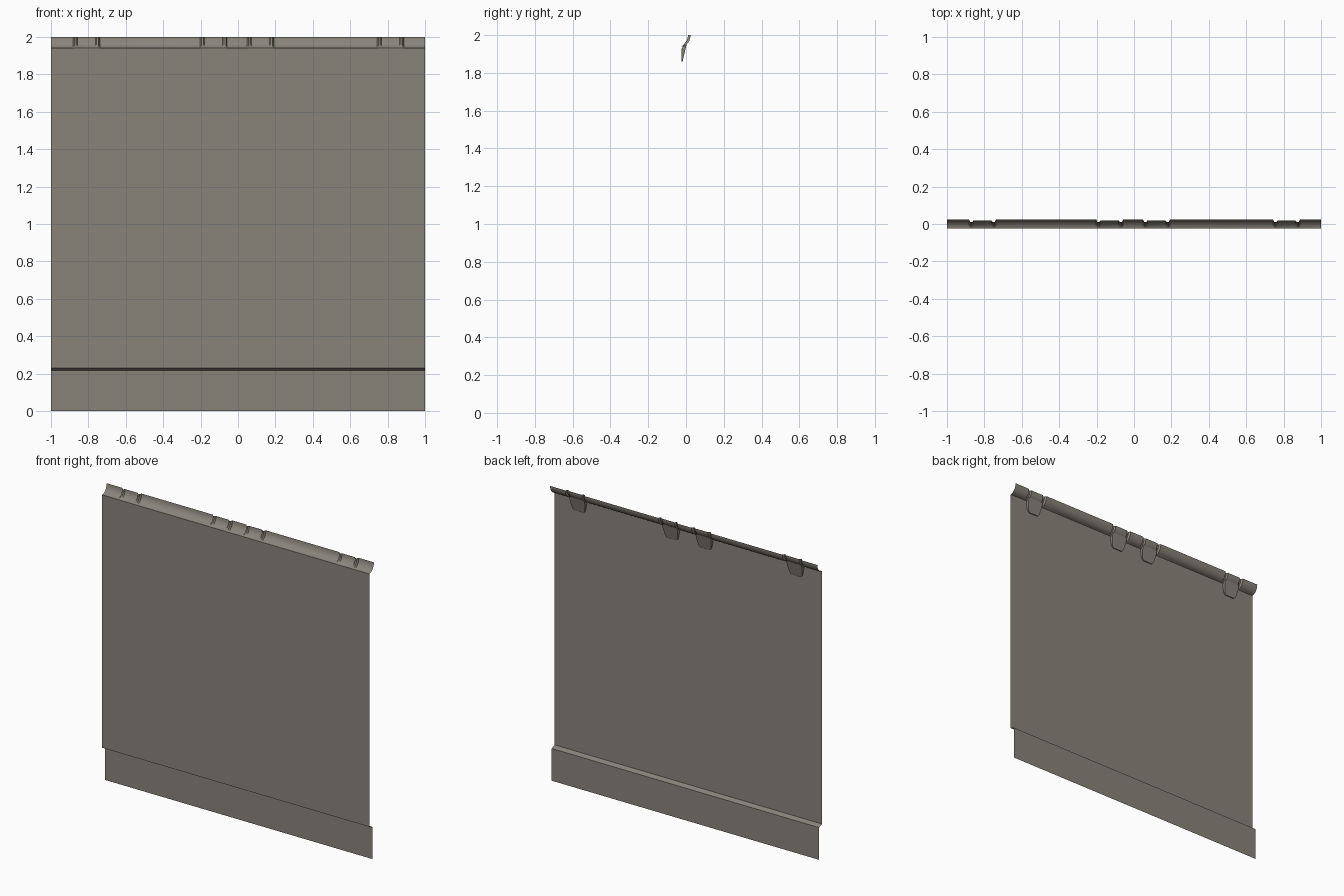
import bpy, bmesh, math

if "Cube" in bpy.data.objects:
    bpy.data.objects.remove(bpy.data.objects["Cube"])

mat = bpy.data.materials.new("warm grey")
mat.diffuse_color = (0.25, 0.228, 0.195, 1)
mat.use_nodes = True
mat.node_tree.nodes["Principled BSDF"].inputs["Base Color"].default_value = mat.diffuse_color
FRONT, BACK = -0.025, 0.024
CLIPS = (-0.81, -0.13, 0.12, 0.815)
HALF = 0.06


def make(name, verts, faces, smooth=False):
    me = bpy.data.meshes.new(name)
    me.from_pydata(verts, [], faces)
    bm = bmesh.new()
    bm.from_mesh(me)
    bmesh.ops.recalc_face_normals(bm, faces=bm.faces)
    if sum(f.normal.y * f.calc_area() for f in bm.faces) > 0 and name != "clip_tab":
        bmesh.ops.reverse_faces(bm, faces=bm.faces)
    bm.to_mesh(me)
    bm.free()
    me.materials.append(mat)
    ob = bpy.data.objects.new(name, me)
    bpy.context.collection.objects.link(ob)
    if smooth:
        bpy.context.view_layer.objects.active = ob
        ob.select_set(True)
        bpy.ops.object.shade_smooth_by_angle(angle=math.radians(35))
        ob.select_set(False)
    return ob


def loft(name, rows, smooth=False):
    n = len(rows[0])
    verts = [p for r in rows for p in r]
    faces = [(i * n + j, (i + 1) * n + j, (i + 1) * n + j + 1, i * n + j + 1)
             for i in range(len(rows) - 1) for j in range(n - 1)]
    return make(name, verts, faces, smooth)


# thin sheet: main panel, sloped step and skirt
profile = [(FRONT, 1.94), (FRONT, 0.23), (0.007, 0.218), (0.007, 0)]
loft("panel_sheet", [[(x, y, z) for y, z in profile] for x in (-1, 1)])

# curled lip along the top, pressed in at the clips with a groove at each side
stations = [(-1, 0)]
for c in CLIPS:
    for s in (-1, 1):
        g = c + s * HALF
        a, b = (0, 0.005) if s < 0 else (0.005, 0)
        stations += [(g - 0.012, a), (g - 0.005, 0.014), (g + 0.005, 0.014), (g + 0.012, b)]
stations.append((1, 0))
N = 8
rows = []
for x, d in stations:
    row = []
    for i in range(N + 1):
        t = math.radians(90 * i / N)
        y = FRONT + (BACK - FRONT) * math.sin(t)
        z = 2 - 0.06 * math.cos(t)
        k = min(1, i / 3)
        row.append((x, y - d * k * math.sin(t), z + d * k * math.cos(t) * 0.8))
    rows.append(row)
loft("top_lip", rows, True)

# tapered clip tabs behind the panel, hanging from the lip
outline = [(-0.056, 1.955), (-0.056, 1.925), (-0.046, 1.872), (-0.034, 1.86),
           (0.034, 1.86), (0.046, 1.872), (0.056, 1.925), (0.056, 1.955)]
for c in CLIPS:
    back = [(c + x, -0.018 + 0.022 * (z - 1.86) / 0.095, z) for x, z in outline]
    front = [(c + x, FRONT + 0.0005 + max(0, z - 1.94) * 1.2, z) for x, z in outline]
    n = len(outline)
    faces = [tuple(range(n))] + [(i, i + 1, n + i + 1, n + i) for i in range(n - 1)]
    make("clip_tab", back + front, faces)
